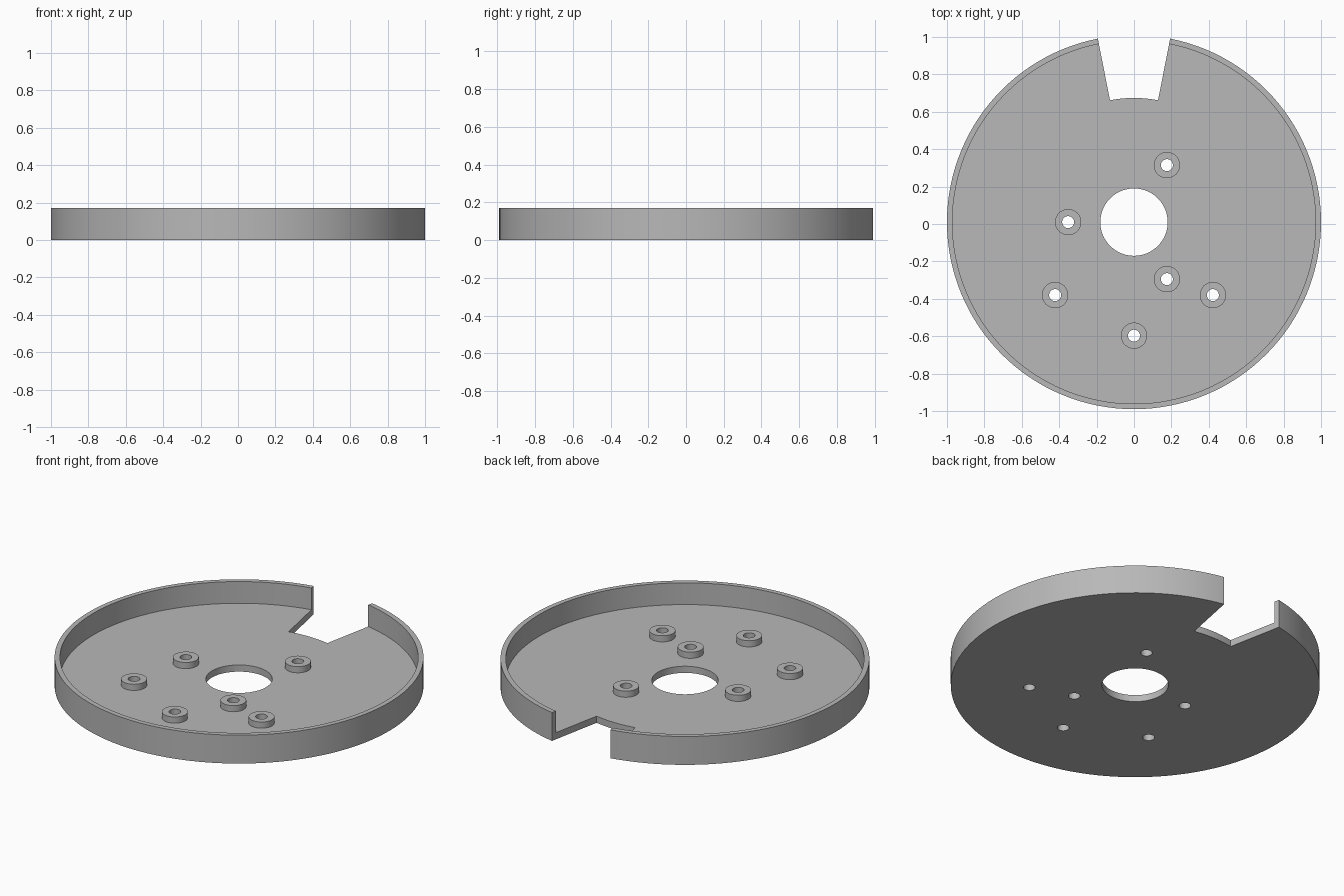
import bpy, bmesh
from math import sin, cos, pi, radians

cube = bpy.data.objects.get("Cube")
if cube:
    bpy.data.objects.remove(cube, do_unlink=True)

CENTRE_Y = 0.01
FLOOR, RIM, BOSS_TOP = 0.04, 0.17, 0.077
BORE = 0.032

grey = bpy.data.materials.new("plain grey")
grey.use_nodes = True
colour = (0.48, 0.48, 0.48, 1)
grey.diffuse_color = colour
grey.node_tree.nodes["Principled BSDF"].inputs["Base Color"].default_value = colour


def lathe(name, profile, centre, steps, start=0.0, sweep=2 * pi):
    """Turn a closed (radius, z) profile about a vertical axis."""
    full = abs(sweep - 2 * pi) < 1e-6
    bm = bmesh.new()
    rings = []
    for i in range(steps if full else steps + 1):
        a = start + sweep * i / steps
        rings.append([bm.verts.new((r * cos(a), r * sin(a), z)) for r, z in profile])
    n = len(profile)
    for i in range(steps):
        p, q = rings[i], rings[(i + 1) % len(rings)]
        for j in range(n):
            k = (j + 1) % n
            bm.faces.new((p[j], q[j], q[k], p[k]))
    if not full:
        bm.faces.new(rings[0])
        bm.faces.new(rings[-1])
    bmesh.ops.recalc_face_normals(bm, faces=bm.faces)
    return finish(name, bm, centre)


def cylinder(name, radius, z0, z1, centre, steps):
    bm = bmesh.new()
    bmesh.ops.create_cone(bm, cap_ends=True, segments=steps, radius1=radius,
                          radius2=radius, depth=z1 - z0)
    bmesh.ops.translate(bm, verts=bm.verts, vec=(0, 0, (z0 + z1) / 2))
    return finish(name, bm, centre)


def finish(name, bm, centre):
    mesh = bpy.data.meshes.new(name)
    bm.to_mesh(mesh)
    bm.free()
    mesh.materials.append(grey)
    ob = bpy.data.objects.new(name, mesh)
    ob.location = (centre[0], centre[1], 0)
    bpy.context.collection.objects.link(ob)
    return ob


def select(ob):
    bpy.ops.object.select_all(action='DESELECT')
    ob.select_set(True)
    bpy.context.view_layer.objects.active = ob


def cut(ob, cutter):
    cutter.hide_render = True
    mod = ob.modifiers.new("cut", 'BOOLEAN')
    mod.operation = 'DIFFERENCE'
    mod.solver = 'EXACT'
    mod.object = cutter
    select(ob)
    bpy.ops.object.modifier_apply(modifier=mod.name)
    bpy.data.objects.remove(cutter, do_unlink=True)


# Round tray with raised rim and central opening
axis = (0, CENTRE_Y)
tray = lathe("tray", [(0.18, 0), (1, 0), (1, RIM), (0.971, RIM),
                      (0.971, FLOOR), (0.18, FLOOR)], axis, 128)

# Wedge notch through the rim at the back
half = radians(11.15)
notch = lathe("notch_cutter", [(0.664, -0.1), (1.2, -0.1), (1.2, 0.3), (0.664, 0.3)],
              axis, 12, pi / 2 - half, 2 * half)
cut(tray, notch)

# Mounting bosses: three around the opening, three near the front
spots = [(0.352 * cos(a), CENTRE_Y + 0.352 * sin(a))
         for a in (pi / 3, pi, -pi / 3)]
spots += [(-0.422, -0.38), (0.422, -0.38), (0, -0.597)]
parts = [tray]
for i, spot in enumerate(spots, 1):
    cut(tray, cylinder("bore_cutter", BORE, -0.1, 0.3, spot, 40))
    parts.append(lathe(f"boss_{i}", [(BORE, FLOOR), (0.07, FLOOR),
                                     (0.07, BOSS_TOP), (BORE, BOSS_TOP)], spot, 40))

# Smooth curved walls, crisp edges
for ob in parts:
    select(ob)
    bpy.ops.object.shade_smooth_by_angle(angle=radians(30))
